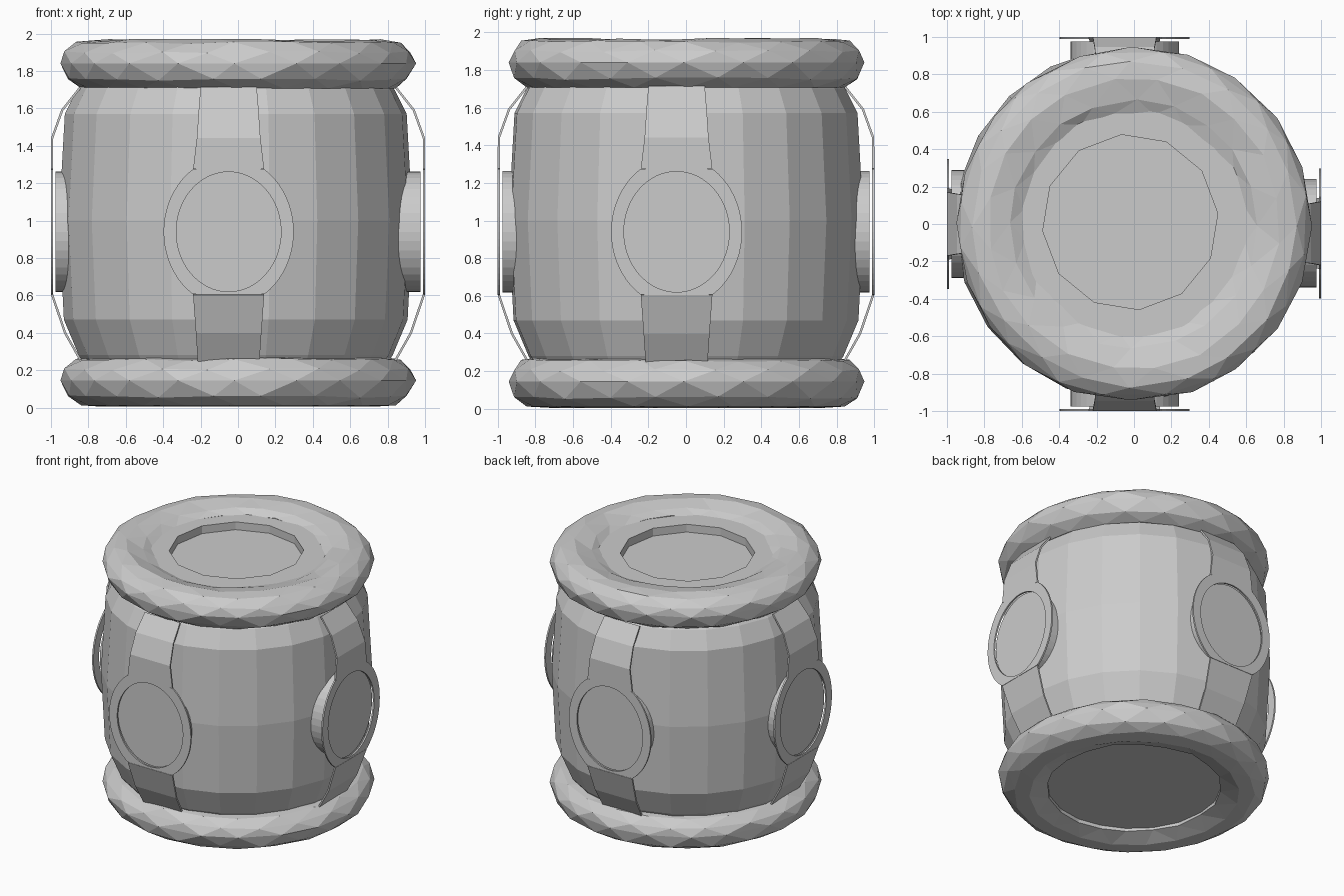
import bpy, bmesh, math, random
from mathutils import Vector, Matrix

if "Cube" in bpy.data.objects:
    bpy.data.objects.remove(bpy.data.objects["Cube"])

random.seed(4)


def finish(bm, name):
    bmesh.ops.remove_doubles(bm, verts=bm.verts, dist=0.0005)
    bmesh.ops.recalc_face_normals(bm, faces=bm.faces)
    mesh = bpy.data.meshes.new(name)
    bm.to_mesh(mesh)
    bm.free()
    ob = bpy.data.objects.new(name, mesh)
    bpy.context.collection.objects.link(ob)
    return ob


def lathe(name, profile, n, phase=0.0, cx=0.0, cy=0.0):
    bm = bmesh.new()
    rings = [[bm.verts.new((cx + r * math.cos(phase + math.tau * i / n),
                            cy + r * math.sin(phase + math.tau * i / n), z))
              for i in range(n)] for r, z in profile]
    for a, b in zip(rings, rings[1:]):
        for i in range(n):
            k = (i + 1) % n
            bm.faces.new((a[i], a[k], b[k], b[i]))
    bm.faces.new(rings[0])
    bm.faces.new(rings[-1])
    return finish(bm, name)


# Faceted barrel body
lathe("barrel_body", [(0.72, 0.1), (0.84, 0.28), (0.92, 0.47), (0.947, 1.0),
                      (0.915, 1.57), (0.85, 1.70), (0.72, 1.85)], 22, 0.05, -0.012)

# Lid with sunken centre, and flat base
lathe("lid", [(0.70, 1.82), (0.70, 1.91), (0.47, 1.91), (0.47, 1.83)], 12, 0.1, -0.02, 0.01)
lathe("base", [(0.66, 0.07), (0.66, 0.12)], 16)

# Rough hewn rims: staggered triangulated ring, same chunk top and bottom
RIM = [(0.61, 0.05), (0.595, 0.215), (0.66, 0.245), (0.78, 0.272), (0.87, 0.257),
       (0.93, 0.205), (0.947, 0.145), (0.915, 0.06), (0.84, 0.012), (0.73, 0.005)]


def rim(name, n=20):
    bm = bmesh.new()
    rings = []
    for j, (r, z) in enumerate(RIM):
        ring = []
        for i in range(n):
            a = math.tau * (i + 0.5 * (j % 2)) / n + random.uniform(-0.03, 0.03)
            rr = r + random.uniform(-0.007, 0.007)
            zz = z if j in (6, 8, 9) else z + random.uniform(-0.008, 0.005)
            ring.append(bm.verts.new((rr * math.cos(a), rr * math.sin(a), zz)))
        rings.append(ring)
    for j in range(len(RIM)):
        a, b = rings[j], rings[(j + 1) % len(RIM)]
        if j % 2:
            a, b = b, a
        for i in range(n):
            k = (i + 1) % n
            bm.faces.new((a[i], a[k], b[i]))
            bm.faces.new((b[i], a[k], b[k]))
    return finish(bm, name)


lower = rim("lower_rim")
upper = bpy.data.objects.new("upper_rim", lower.data)
upper.location.z = 1.695
bpy.context.collection.objects.link(upper)

# Strap with oval ring plate, drawn facing +x then turned to each side
CZ, A_IN, B_IN, A_OUT, B_OUT = 0.94, 0.28, 0.32, 0.348, 0.40
D = 0.994
TOP = [(D, 1.275, 0.19), (D, 1.44, 0.17), (0.94, 1.59, 0.16), (0.845, 1.71, 0.15)]
BOTTOM = [(D, 0.605, 0.19), (0.925, 0.40, 0.175), (0.84, 0.25, 0.165)]


def strap(name, turn, n=64):
    bm = bmesh.new()
    inner, outer = [], []
    for i in range(n):
        c, s = math.cos(math.tau * i / n), math.sin(math.tau * i / n)
        inner.append(bm.verts.new((D, A_IN * c, CZ + B_IN * s)))
        z = min(1.275, max(0.605, CZ + B_OUT * s))
        outer.append(bm.verts.new((D, A_OUT * c, z)))
    for i in range(n):
        k = (i + 1) % n
        bm.faces.new((inner[i], outer[i], outer[k], inner[k]))
    for path in (TOP, BOTTOM[::-1]):
        rows = [[bm.verts.new((d, s * w, z)) for s in (-1, 1)] for d, z, w in path]
        for p, q in zip(rows, rows[1:]):
            bm.faces.new((p[0], p[1], q[1], q[0]))
    bmesh.ops.transform(bm, matrix=turn, verts=bm.verts)
    ob = finish(bm, name)
    mod = ob.modifiers.new("thickness", "SOLIDIFY")
    mod.thickness = 0.012
    mod.offset = 0


# Oval boss behind each plate opening
def boss(name, turn, n=40):
    bm = bmesh.new()
    bmesh.ops.create_cone(bm, cap_ends=True, segments=n, radius1=1, radius2=1, depth=1)
    m = (turn @ Matrix.Translation((0.915, 0, CZ)) @ Matrix.Diagonal((0.12, 0.29, 0.323, 1))
         @ Matrix.Rotation(math.pi / 2, 4, 'Y'))
    bmesh.ops.transform(bm, matrix=m, verts=bm.verts)
    finish(bm, name)


SIDES = [("right", 0, (0, -0.05, 0)), ("back", 90, (-0.05, 0, 0)),
         ("left", 180, (0, 0, 0)), ("front", 270, (-0.05, 0, 0))]
for side, deg, shift in SIDES:
    turn = Matrix.Translation(Vector(shift)) @ Matrix.Rotation(math.radians(deg), 4, 'Z')
    strap(side + "_strap", turn)
    boss(side + "_boss", turn)
